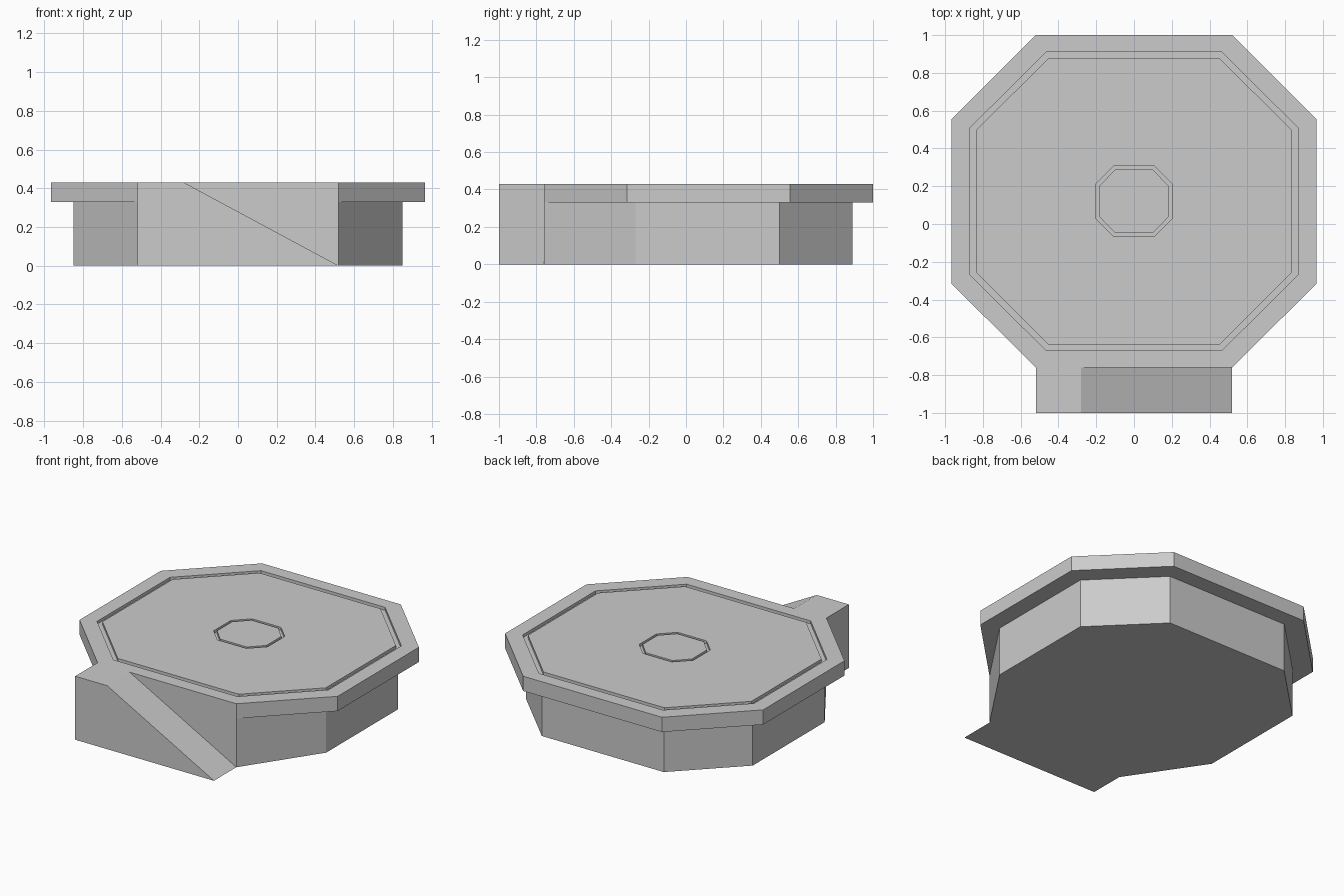
import bpy
import bmesh

cube = bpy.data.objects.get("Cube")
if cube:
    bpy.data.objects.remove(cube, do_unlink=True)

grey = bpy.data.materials.new("light_grey")
grey.use_nodes = True
colour = (0.6, 0.6, 0.6, 1)
grey.diffuse_color = colour
grey.node_tree.nodes["Principled BSDF"].inputs["Base Color"].default_value = colour

CENTRE_Y = 0.12
TOP, LEDGE, GROOVE = 0.43, 0.33, 0.41


def octagon(half_x, half_y, corner_x, corner_y, z):
    """Chamfered rectangle, listed anticlockwise from the front left corner."""
    quarter = [(half_x, corner_y), (corner_x, half_y)]
    pts = [(x, y) for x, y in quarter]
    pts += [(-x, y) for x, y in reversed(quarter)]
    pts += [(-x, -y) for x, y in quarter]
    pts += [(x, -y) for x, y in reversed(quarter)]
    return [(x, y + CENTRE_Y, z) for x, y in pts]


def skin(name, loops):
    """Bridge matching loops in order and cap both ends."""
    bm = bmesh.new()
    rings = [[bm.verts.new(p) for p in loop] for loop in loops]
    for low, high in zip(rings, rings[1:]):
        for i in range(len(low)):
            j = (i + 1) % len(low)
            bm.faces.new((low[i], low[j], high[j], high[i]))
    bm.faces.new(list(reversed(rings[0])))
    bm.faces.new(rings[-1])
    bmesh.ops.recalc_face_normals(bm, faces=bm.faces)
    mesh = bpy.data.meshes.new(name)
    bm.to_mesh(mesh)
    bm.free()
    mesh.materials.append(grey)
    obj = bpy.data.objects.new(name, mesh)
    bpy.context.collection.objects.link(obj)


def groove(outer, inner):
    """Four loops that step down into a channel and back up."""
    return [octagon(*outer, TOP), octagon(*outer, GROOVE),
            octagon(*inner, GROOVE), octagon(*inner, TOP)]


# Overhanging slab with two octagonal channels in its top
rim = (0.967, 0.88, 0.52, 0.435)
skin("top_slab",
     [octagon(*rim, LEDGE), octagon(*rim, TOP)]
     + groove((0.867, 0.79, 0.465, 0.39), (0.837, 0.758, 0.453, 0.375))
     + groove((0.202, 0.186, 0.108, 0.092), (0.185, 0.168, 0.1, 0.08)))

# Narrower base, its front flush with the slab
half_base = [(0.52, -0.76), (0.85, -0.27), (0.85, 0.5), (0.457, 0.89)]
outline = half_base + [(-x, y) for x, y in reversed(half_base)]
skin("base", [[(x, y, z) for x, y in outline] for z in (0, LEDGE)])

# Front ramp with a short landing at the high end
side = [(-0.52, 0), (0.52, 0), (-0.28, TOP), (-0.52, TOP)]
skin("entry_ramp", [[(x, y, z) for x, z in side] for y in (-1, -0.76)])
